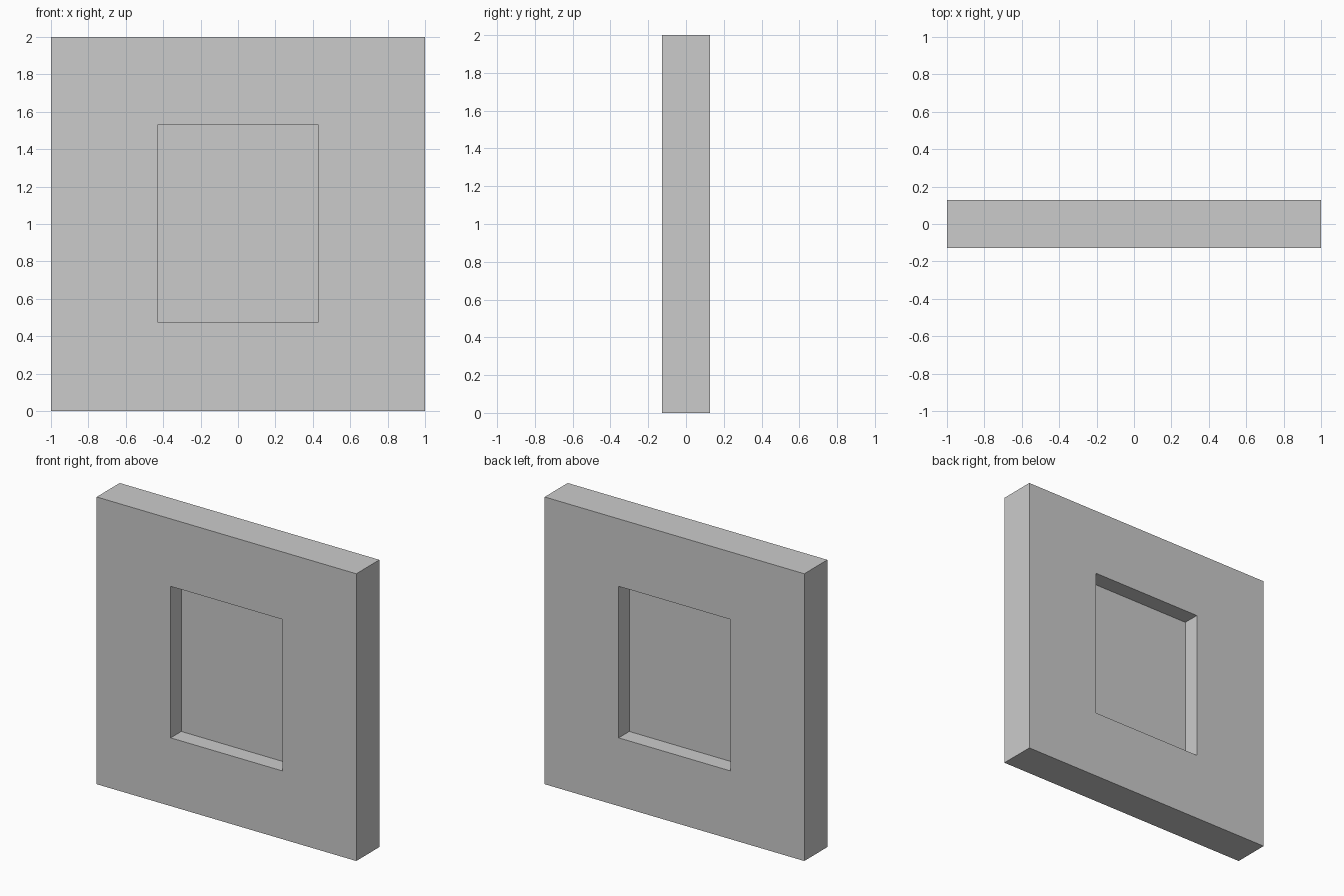
import bpy, bmesh

if "Cube" in bpy.data.objects:
    bpy.data.objects.remove(bpy.data.objects["Cube"])

WIDTH, DEPTH, HEIGHT = 2.0, 0.254, 2.0
OPEN_X, OPEN_Z0, OPEN_Z1 = 0.43, 0.475, 1.53
PANE = 0.02


def make_object(name, bm):
    bmesh.ops.recalc_face_normals(bm, faces=bm.faces)
    mesh = bpy.data.meshes.new(name)
    bm.to_mesh(mesh)
    bm.free()
    obj = bpy.data.objects.new(name, mesh)
    bpy.context.collection.objects.link(obj)
    return obj


def rect(bm, half, z0, z1, y):
    return [bm.verts.new((x, y, z)) for x, z in
            ((-half, z0), (half, z0), (half, z1), (-half, z1))]


# Wall panel with a rectangular opening: four loops bridged into a closed ring
bm = bmesh.new()
loops = [rect(bm, WIDTH / 2, 0, HEIGHT, -DEPTH / 2),
         rect(bm, WIDTH / 2, 0, HEIGHT, DEPTH / 2),
         rect(bm, OPEN_X, OPEN_Z0, OPEN_Z1, DEPTH / 2),
         rect(bm, OPEN_X, OPEN_Z0, OPEN_Z1, -DEPTH / 2)]
for k in range(4):
    a, b = loops[k], loops[(k + 1) % 4]
    for i in range(4):
        j = (i + 1) % 4
        bm.faces.new((a[i], a[j], b[j], b[i]))
make_object("wall_panel", bm)

# Thin window pane in the middle of the opening
bm = bmesh.new()
bmesh.ops.create_cube(bm, size=1)
bmesh.ops.scale(bm, vec=(2 * OPEN_X, PANE, OPEN_Z1 - OPEN_Z0), verts=bm.verts)
bmesh.ops.translate(bm, vec=(0, 0, (OPEN_Z0 + OPEN_Z1) / 2), verts=bm.verts)
make_object("window_pane", bm)
